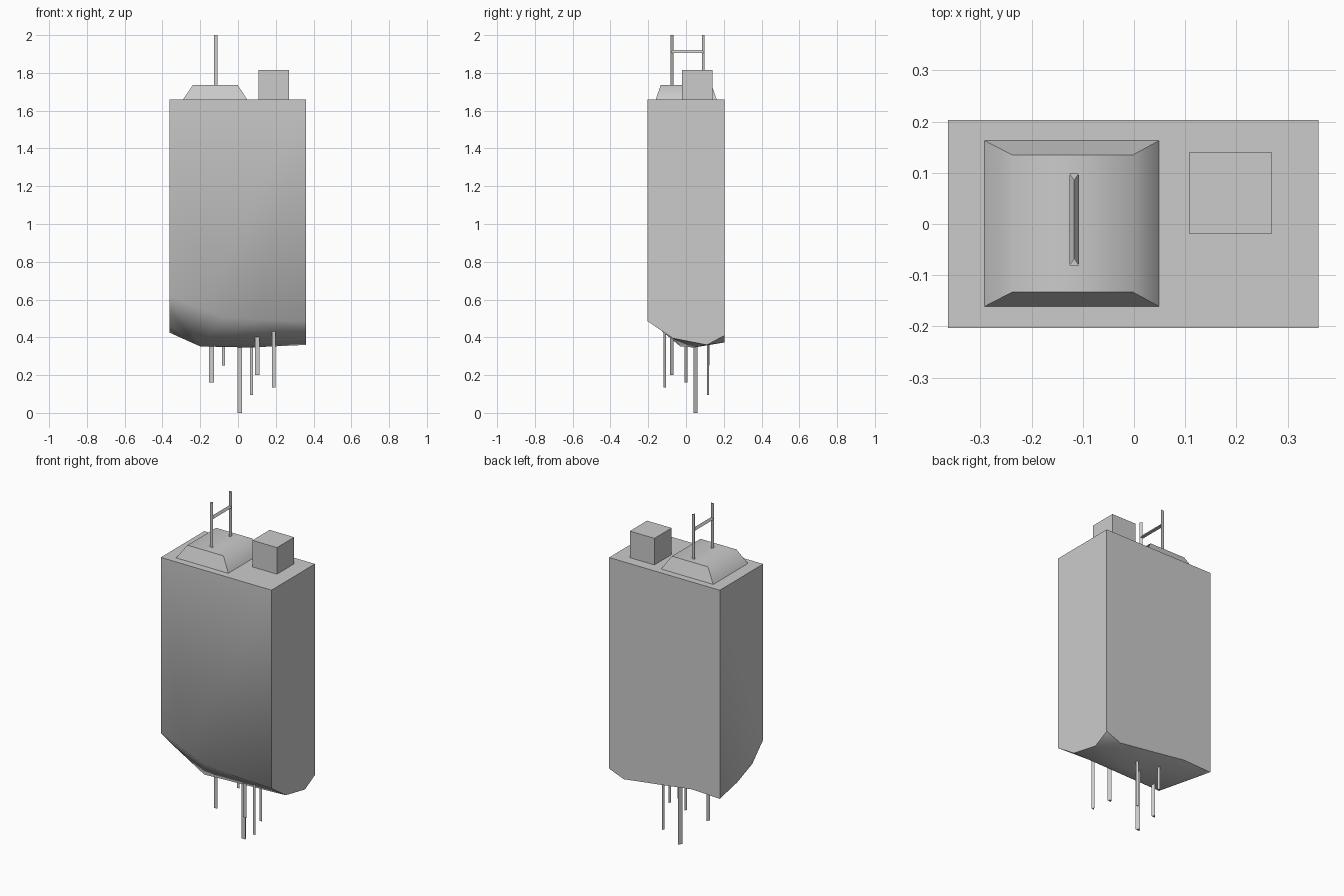
import bpy, bmesh, math

if "Cube" in bpy.data.objects:
    bpy.data.objects.remove(bpy.data.objects["Cube"])


def make(name, verts, faces, smooth=None):
    bm = bmesh.new()
    vs = [bm.verts.new(v) for v in verts]
    for f in faces:
        bm.faces.new([vs[i] for i in f])
    bmesh.ops.recalc_face_normals(bm, faces=bm.faces)
    me = bpy.data.meshes.new(name)
    bm.to_mesh(me)
    bm.free()
    ob = bpy.data.objects.new(name, me)
    bpy.context.collection.objects.link(ob)
    if smooth:
        bpy.ops.object.select_all(action='DESELECT')
        ob.select_set(True)
        bpy.context.view_layer.objects.active = ob
        bpy.ops.object.shade_smooth_by_angle(angle=math.radians(smooth))
    return ob


def loft(name, a, b, smooth=None):
    """Closed solid between two matching rings."""
    n = len(a)
    faces = [list(range(n)), list(range(n, 2 * n))]
    faces += [[i, (i + 1) % n, n + (i + 1) % n, n + i] for i in range(n)]
    return make(name, a + b, faces, smooth)


def rect(x0, x1, y0, y1, z):
    return [(x0, y0, z), (x1, y0, z), (x1, y1, z), (x0, y1, z)]


def tri_post(name, x, y, z0, z1, w, d):
    """Triangular post, flat side at y, point at y + d."""
    ring = [(x - w / 2, y), (x + w / 2, y), (x, y + d)]
    return loft(name, [(*p, z0) for p in ring], [(*p, z1) for p in ring])


# Main slab with a broken, faceted underside
X0, X1, Y, TOP = -0.363, 0.361, 0.203, 1.658
front = [(X0, -Y, .62), (-.2, -Y, .555), (-.08, -Y, .505), (.1, -Y, .495), (X1, -Y, .485)]
right = [(X1, -.07, .395), (X1, .11, .36)]
back = [(X1, Y, .41), (.265, Y, .373), (.02, Y, .405), (-.18, Y, .432), (X0, Y, .425)]
left = [(X0, .04, .46), (X0, -.1, .515)]
low = [(-.2, -.03, .352), (.06, .04, .346)]
verts = front + right + back + left + low + rect(X0, X1, -Y, Y, TOP)
A, B, T = 14, 15, 16
faces = [[T, T + 1, T + 2, T + 3],
         [0, 1, 2, 3, 4, T + 1, T],
         [4, 5, 6, 7, T + 2, T + 1],
         [7, 8, 9, 10, 11, T + 3, T + 2],
         [11, 12, 13, 0, T, T + 3],
         [3, 4, 5], [6, 7, 8]]
for hub, chain in ((A, [B, 9, 10, 11, 12, 13, 0, 1, 2, 3, 5, B]), (B, [5, 6, 8, 9])):
    faces += [[hub, p, q] for p, q in zip(chain, chain[1:])]
make("main_body", verts, faces, 60)

# Roof parts
loft("roof_hump", rect(-.292, .049, -.161, .163, TOP),
     rect(-.238, -.002, -.133, .135, 1.737), 60)
loft("roof_box", rect(.108, .269, -.02, .141, TOP), rect(.108, .269, -.02, .141, 1.815))

# Antenna frame: two triangular posts and a crossbar
AX = -.117
tri_post("antenna_post_front", AX, -.081, 1.73, 2.0, .019, .014)
tri_post("antenna_post_back", AX, .099, 1.73, 2.0, .019, -.014)
bar = [(AX - .0095, 1.906), (AX + .0095, 1.906), (AX, 1.921)]
loft("antenna_crossbar", [(x, -.078, z) for x, z in bar], [(x, .096, z) for x, z in bar])

# Hanging rods: x, y, bottom, width, depth
rods = [(-.14, -.008, .16, .025, .016), (-.078, .112, .25, .016, .012),
        (.009, .04, 0, .025, .021), (.071, .111, .095, .016, .012),
        (.102, -.084, .2, .024, .018), (.189, -.12, .135, .017, .014)]
for i, (x, y, z, w, d) in enumerate(rods):
    tri_post(f"hanging_rod_{i + 1}", x, y, z, .52, w, d)
